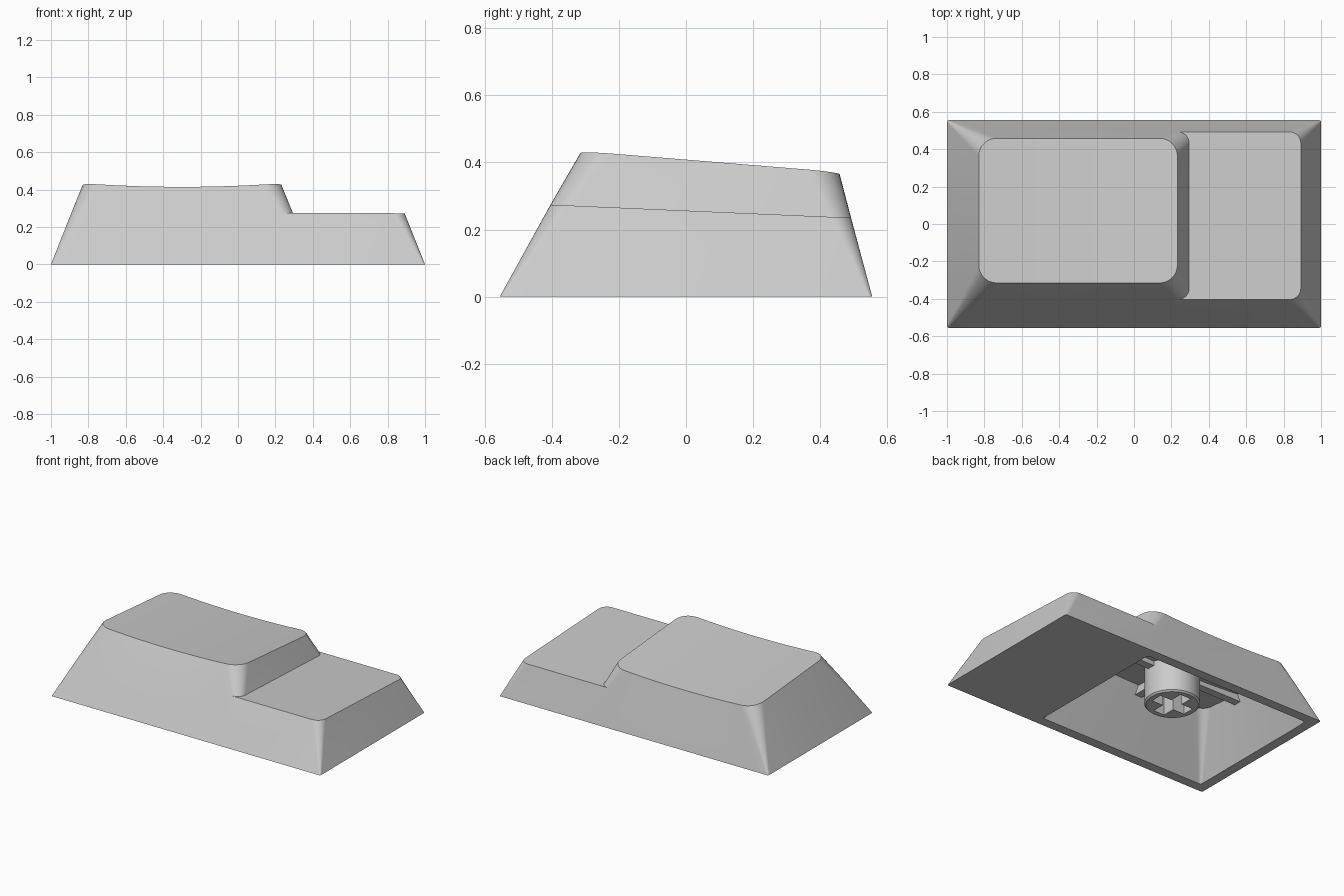
import bpy, bmesh, math

if "Cube" in bpy.data.objects:
    bpy.data.objects.remove(bpy.data.objects["Cube"])

ARC, MID = 8, 24   # corner segments, segments along the long edges


def chains(xl, xr, yf, yb, zf, zb, r, dish=0.0, split=None):
    """Front and back point chains (left to right) of a rounded rectangle.
    split = (x, r) of another right edge where the straight part must end."""
    arc = [(1 - math.cos(a), 1 - math.sin(a))
           for a in (math.pi / 2 * i / ARC for i in range(ARC + 1))]
    left = [(xl + r * u, r * v) for u, v in arc]
    right = [(xr - r * u, r * v) for u, v in reversed(arc)]
    x0, x1 = xl + r, xr - r
    if split:
        x1 = split[0] - split[1]
    mid = [(x0 + (x1 - x0) * i / MID, 0.0) for i in range(1, MID)]
    if split:
        mid.append((x1, 0.0))
    xc, hw = (xl + xr) / 2, (xr - xl) / 2

    def point(x, y):
        z = zf + (zb - zf) * (y - yf) / (yb - yf)
        return (x, y, z - dish * (1 - ((x - xc) / hw) ** 2))

    pts = left + mid + right
    return [point(x, yf + o) for x, o in pts], [point(x, yb - o) for x, o in pts]


def ring(c):
    return c[0] + c[1][::-1]


def face(bm, pts):
    bm.faces.new([bm.verts.new(p) for p in pts])


def wall(bm, a, b):
    for i in range(len(a)):
        j = (i + 1) % len(a)
        face(bm, [a[i], a[j], b[j], b[i]])


def cap(bm, c):
    f, b = c
    for i in range(len(f) - 1):
        face(bm, [f[i], f[i + 1], b[i + 1], b[i]])


def finish(bm, name):
    bmesh.ops.remove_doubles(bm, verts=bm.verts, dist=1e-5)
    bmesh.ops.dissolve_degenerate(bm, edges=bm.edges, dist=1e-6)
    bmesh.ops.recalc_face_normals(bm, faces=bm.faces)
    me = bpy.data.meshes.new(name)
    bm.to_mesh(me)
    bm.free()
    ob = bpy.data.objects.new(name, me)
    bpy.context.collection.objects.link(ob)
    return ob


def activate(ob):
    bpy.ops.object.select_all(action='DESELECT')
    ob.select_set(True)
    bpy.context.view_layer.objects.active = ob


def cut(ob, cutter):
    cutter.hide_render = True
    mod = ob.modifiers.new("cut", 'BOOLEAN')
    mod.operation, mod.solver, mod.object = 'DIFFERENCE', 'EXACT', cutter
    activate(ob)
    bpy.ops.object.modifier_apply(modifier=mod.name)
    bpy.data.objects.remove(cutter)


def smooth(ob):
    activate(ob)
    bpy.ops.object.shade_smooth_by_angle(angle=math.radians(25))


def box(name, x0, x1, y0, y1, z0, z1):
    bm = bmesh.new()
    bmesh.ops.create_cube(bm, size=1)
    for v in bm.verts:
        v.co = ((x0, x1)[v.co.x > 0], (y0, y1)[v.co.y > 0], (z0, z1)[v.co.z > 0])
    return finish(bm, name)


# Stepped shell: base, shelf level, foot of the raised block, dished top
r = 0.06
shelf_y = dict(yf=-0.404, yb=0.492, zf=0.274, zb=0.235)
foot = chains(-0.893, 0.295, r=r, **shelf_y)
low = chains(-0.893, 0.892, r=r, split=(0.295, r), **shelf_y)
base = chains(-1, 1, -0.555, 0.555, 0, 0, 0.01, split=(0.40, 0.01))
top = chains(-0.83, 0.232, -0.315, 0.458, 0.434, 0.371, 0.095, dish=0.019)
bm = bmesh.new()
cap(bm, base)
wall(bm, ring(base), ring(low))
wall(bm, ring(foot), ring(top))
cap(bm, top)
k = ARC + MID      # where the raised block's right corner begins
face(bm, low[0][k:] + low[1][:k - 1:-1] + foot[1][k + 1:] + foot[0][:k:-1])
shell = finish(bm, "key_shell")

# Hollow underside below the raised block
bottom = chains(-0.955, 0.325, -0.518, 0.5035, -0.05, -0.05, 0.01)
roof = chains(-0.79, 0.16, -0.285, 0.406, 0.372, 0.312, 0.06, dish=0.018)
bm = bmesh.new()
cap(bm, bottom)
wall(bm, ring(bottom), ring(roof))
cap(bm, roof)
cut(shell, finish(bm, "hollow_cutter"))
smooth(shell)

# Round stem with a cross-shaped socket
SX = -0.30
bm = bmesh.new()
bmesh.ops.create_cone(bm, cap_ends=True, segments=48, radius1=0.168, radius2=0.168, depth=0.26)
bmesh.ops.translate(bm, verts=bm.verts, vec=(SX, 0, 0.23))
rim = [e for e in bm.edges if all(v.co.z < 0.11 for v in e.verts)]
bmesh.ops.bevel(bm, geom=rim, offset=0.01, segments=1, affect='EDGES')
stem = finish(bm, "stem")
a, b = 0.125, 0.04
quarter = [(a, -b), (a, b), (b, b)]
cross = []
for i in range(4):
    c, s = round(math.cos(i * math.pi / 2)), round(math.sin(i * math.pi / 2))
    cross += [(SX + x * c - y * s, x * s + y * c) for x, y in quarter]
lo, hi = ([(x, y, z) for x, y in cross] for z in (0.05, 0.30))
bm = bmesh.new()
wall(bm, lo, hi)
face(bm, lo)
face(bm, hi)
cut(stem, finish(bm, "socket_cutter"))
smooth(stem)

# Support ribs from the stem to the inner walls
w, z0, z1 = 0.026, 0.30, 0.35
box("left_rib", -0.835, SX - 0.15, -w, w, z0, z1)
box("right_rib", SX + 0.15, 0.205, -w, w, z0, z1)
box("front_rib", SX - w, SX + w, -0.34, -0.15, z0, z1)
box("back_rib", SX - w, SX + w, 0.15, 0.41, z0, z1 - 0.01)
